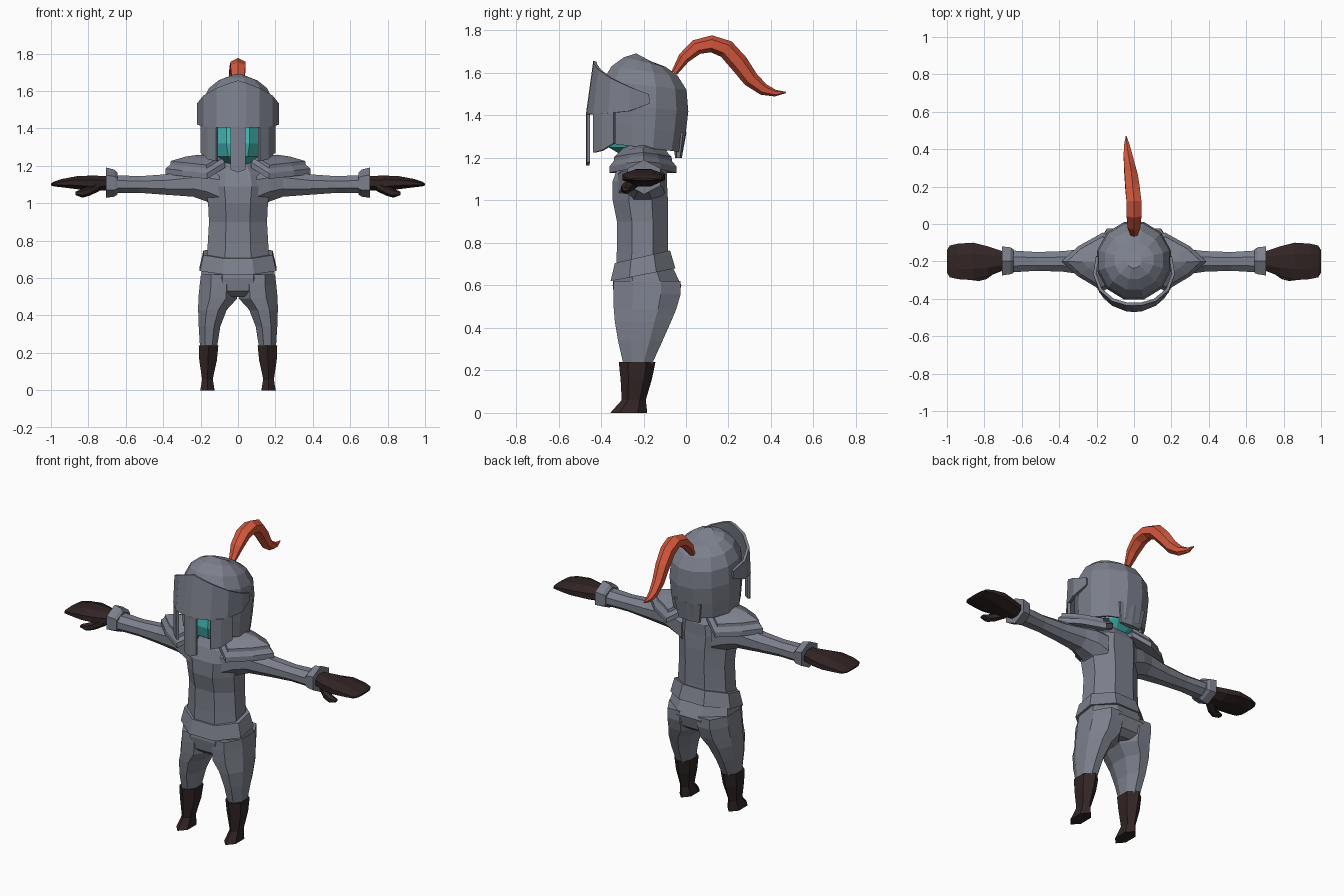
import bpy, bmesh, math
from mathutils import Vector


def material(name, rgb):
    m = bpy.data.materials.new(name)
    m.diffuse_color = (*rgb, 1)
    return m


STEEL = material("steel", (0.20, 0.215, 0.26))
LEATHER = material("dark_leather", (0.032, 0.018, 0.018))
RED = material("red_feather", (0.66, 0.095, 0.045))
TEAL = material("teal_face", (0.06, 0.52, 0.48))


def make(name, mat, verts, faces, thick=0):
    me = bpy.data.meshes.new(name)
    me.from_pydata([tuple(v) for v in verts], [], faces)
    bm = bmesh.new()
    bm.from_mesh(me)
    bmesh.ops.remove_doubles(bm, verts=bm.verts, dist=1e-5)
    bmesh.ops.recalc_face_normals(bm, faces=bm.faces)
    bm.to_mesh(me)
    bm.free()
    me.materials.append(mat)
    ob = bpy.data.objects.new(name, me)
    bpy.context.collection.objects.link(ob)
    if thick:
        mod = ob.modifiers.new("thickness", 'SOLIDIFY')
        mod.thickness = thick
        mod.offset = 0
    return ob


def skin(rings, cap_start=True, cap_end=True):
    """Faces joining equal-length vertex rings."""
    n = len(rings[0])
    faces = [(r * n + i, r * n + (i + 1) % n, (r + 1) * n + (i + 1) % n, (r + 1) * n + i)
             for r in range(len(rings) - 1) for i in range(n)]
    if cap_start:
        faces.append(tuple(range(n)))
    if cap_end:
        faces.append(tuple((len(rings) - 1) * n + i for i in range(n)))
    return [v for r in rings for v in r], faces


def loft(name, mat, rows, axis='z', n=8, s=1, caps=(True, True), thick=0, tilt=0):
    """Rows: position, then min/max of both cross directions (x,y or y,z)."""
    rings = []
    k = 1 / math.cos(math.pi / n)
    for t, u0, u1, v0, v1 in rows:
        ring = []
        for i in range(n):
            a = 2 * math.pi * (i + 0.5) / n
            cu, cv = math.cos(a) * k, math.sin(a) * k
            u = (u0 + u1) / 2 + cu * (u1 - u0) / 2
            v = (v0 + v1) / 2 + cv * (v1 - v0) / 2
            ring.append((u * s, v, t + tilt * cv) if axis == 'z' else (t * s, u, v))
        rings.append(ring)
    verts, faces = skin(rings, *caps)
    return make(name, mat, verts, faces, thick)


# Torso, belt and hips
loft("torso", STEEL, [
    (0.66, -.17, .17, -.33, -.08), (0.78, -.162, .162, -.325, -.085),
    (0.90, -.155, .155, -.325, -.085), (1.00, -.16, .16, -.345, -.085),
    (1.09, -.175, .175, -.345, -.09), (1.16, -.16, .16, -.32, -.09),
    (1.21, -.10, .10, -.29, -.12), (1.27, -.07, .07, -.27, -.14)])
loft("belt", STEEL, [(0.65, -.205, .205, -.355, -.05), (0.735, -.185, .185, -.335, -.075)],
     tilt=.03)
loft("hips", STEEL, [
    (0.68, -.185, .185, -.335, -.06), (0.60, -.20, .20, -.345, -.022),
    (0.53, -.19, .19, -.335, -.04), (0.50, -.07, .07, -.30, -.08)])

for s, side in ((1, "left"), (-1, "right")):
    # Legs and boots
    loft(side + "_leg", STEEL, [
        (0.62, .01, .198, -.34, -.025), (0.56, .0, .205, -.342, -.025),
        (0.49, .005, .212, -.34, -.045), (0.43, .06, .213, -.335, -.07),
        (0.34, .095, .21, -.32, -.11), (0.23, .112, .203, -.295, -.16)], s=s)
    loft(side + "_boot", LEATHER, [
        (0.24, .105, .21, -.305, -.155), (0.16, .113, .207, -.298, -.17),
        (0.06, .135, .192, -.295, -.197), (0.03, .13, .196, -.32, -.195),
        (0.0, .125, .202, -.345, -.195)], n=6, s=s)

    # Arms, cuffs and mitten hands
    loft(side + "_arm", STEEL, [
        (0.10, -.32, -.10, .97, 1.19), (0.17, -.30, -.11, 1.01, 1.19),
        (0.24, -.275, -.13, 1.035, 1.18), (0.38, -.255, -.145, 1.045, 1.155),
        (0.52, -.25, -.15, 1.055, 1.145), (0.68, -.26, -.14, 1.055, 1.15)], axis='x', s=s)
    loft(side + "_cuff", STEEL, [
        (0.645, -.263, -.135, 1.055, 1.155), (0.66, -.268, -.125, 1.045, 1.17),
        (0.705, -.275, -.12, 1.04, 1.18)], axis='x', n=6, s=s)
    loft(side + "_hand", LEATHER, [
        (0.69, -.245, -.15, 1.07, 1.145), (0.78, -.28, -.12, 1.065, 1.148),
        (0.86, -.30, -.10, 1.075, 1.145), (0.94, -.295, -.105, 1.085, 1.13),
        (0.985, -.285, -.115, 1.09, 1.115), (1.0, -.26, -.14, 1.095, 1.105)], axis='x', s=s)
    loft(side + "_thumb", LEATHER, [
        (0.74, -.26, -.21, 1.07, 1.12), (0.79, -.295, -.24, 1.045, 1.09),
        (0.83, -.305, -.26, 1.033, 1.075), (0.87, -.30, -.27, 1.045, 1.06)],
        axis='x', n=6, s=s)

    # Layered, pointed shoulder plates
    rim = [(.07, -.30, 1.19), (.165, -.36, 1.13), (.30, -.28, 1.145), (.387, -.20, 1.155),
           (.30, -.12, 1.145), (.165, -.045, 1.13), (.07, -.10, 1.19)]
    mid = Vector((.19, -.205, 1.16))
    for part, stages in (("lower", ((1, 0), (1, .03), (.85, .055))),
                         ("upper", ((.87, .04), (.86, .07), (.45, .092), (.1, .10)))):
        rings = []
        for scale, lift in stages:
            pts = [mid + (Vector(p) - mid) * scale + Vector((0, 0, lift)) for p in rim]
            rings.append([(p.x * s, p.y, p.z) for p in pts])
        make(f"{side}_shoulder_plate_{part}", STEEL, *skin(rings))

# Face and head inside the helmet
loft("head", TEAL, [
    (1.20, -.06, .06, -.28, -.13), (1.25, -.125, .125, -.365, -.07),
    (1.32, -.15, .15, -.385, -.05), (1.45, -.15, .15, -.375, -.05),
    (1.52, -.10, .10, -.33, -.10)])

# Helmet shell, open below and in front of the eyes
dome = loft("helmet_shell", STEEL, [
    (1.25, -.178, .178, -.385, -.025), (1.34, -.185, .185, -.395, -.008),
    (1.44, -.19, .19, -.397, .004), (1.54, -.182, .182, -.385, -.004),
    (1.605, -.15, .15, -.345, -.045), (1.645, -.10, .10, -.29, -.10),
    (1.663, -.04, .04, -.235, -.155)], n=12, caps=(False, True), tilt=-.022, thick=.014)
bm = bmesh.new()
bm.from_mesh(dome.data)
opening = [f for f in bm.faces if f.calc_center_median().z < 1.48
           and f.calc_center_median().y < -.33 and abs(f.calc_center_median().x) < .13]
bmesh.ops.delete(bm, geom=opening, context='FACES')
bm.to_mesh(dome.data)
bm.free()
# Neck guard at the back
loft("neck_guard", STEEL, [(1.20, -.07, .07, -.05, -.022), (1.32, -.09, .09, -.055, -.002)], n=6)


def curved_plate(name, columns):
    """Plate bent round the face: (angle, bottom, top) per column."""
    verts = []
    for deg, low, high in columns:
        a = math.radians(deg)
        for z in (low, high):
            lean = max(0, z - 1.41) * .14
            verts.append((.211 * math.sin(a), -.25 - (.213 - lean) * math.cos(a), z))
    faces = [(2 * i, 2 * i + 2, 2 * i + 3, 2 * i + 1) for i in range(len(columns) - 1)]
    make(name, STEEL, verts, faces, .016)


# Visor: raised brow with swept-back wings, nose guard, cheek guards
half = [(11, 1.405, 1.643), (32, 1.405, 1.615), (58, 1.41, 1.575), (85, 1.42, 1.535),
        (112, 1.455, 1.50)]
curved_plate("visor_brow", [(-a, b, c) for a, b, c in reversed(half)]
             + [(0, 1.405, 1.655)] + half)
curved_plate("nose_guard", [(-11, 1.18, 1.41), (0, 1.165, 1.41), (11, 1.18, 1.41)])
for s, side in ((1, "left"), (-1, "right")):
    curved_plate(side + "_cheek_guard",
                 [(s * 32, 1.225, 1.41), (s * 48, 1.235, 1.41), (s * 66, 1.27, 1.415)])

# Plume: tapered tube swept along a curve; rows are x, y, z, half width, half thickness
path = [(0, -.055, 1.60, .022, .015), (0, -.01, 1.67, .040, .028), (0, .05, 1.722, .046, .036),
        (0, .12, 1.737, .046, .040), (-.008, .19, 1.712, .044, .044),
        (-.015, .25, 1.645, .040, .044), (-.024, .305, 1.57, .034, .038),
        (-.032, .365, 1.522, .027, .028), (-.038, .42, 1.505, .018, .016),
        (-.042, .47, 1.508, .003, .003)]
rings = []
for i, (x, y, z, w, h) in enumerate(path):
    p, q = path[max(i - 1, 0)], path[min(i + 1, len(path) - 1)]
    up = Vector((0, -(q[2] - p[2]), q[1] - p[1])).normalized()
    rings.append([Vector((x, y, z)) + Vector((w * math.cos(a), 0, 0)) + up * h * math.sin(a)
                  for a in (math.pi * (k + .5) / 3 for k in range(6))])
make("plume", RED, *skin(rings))
